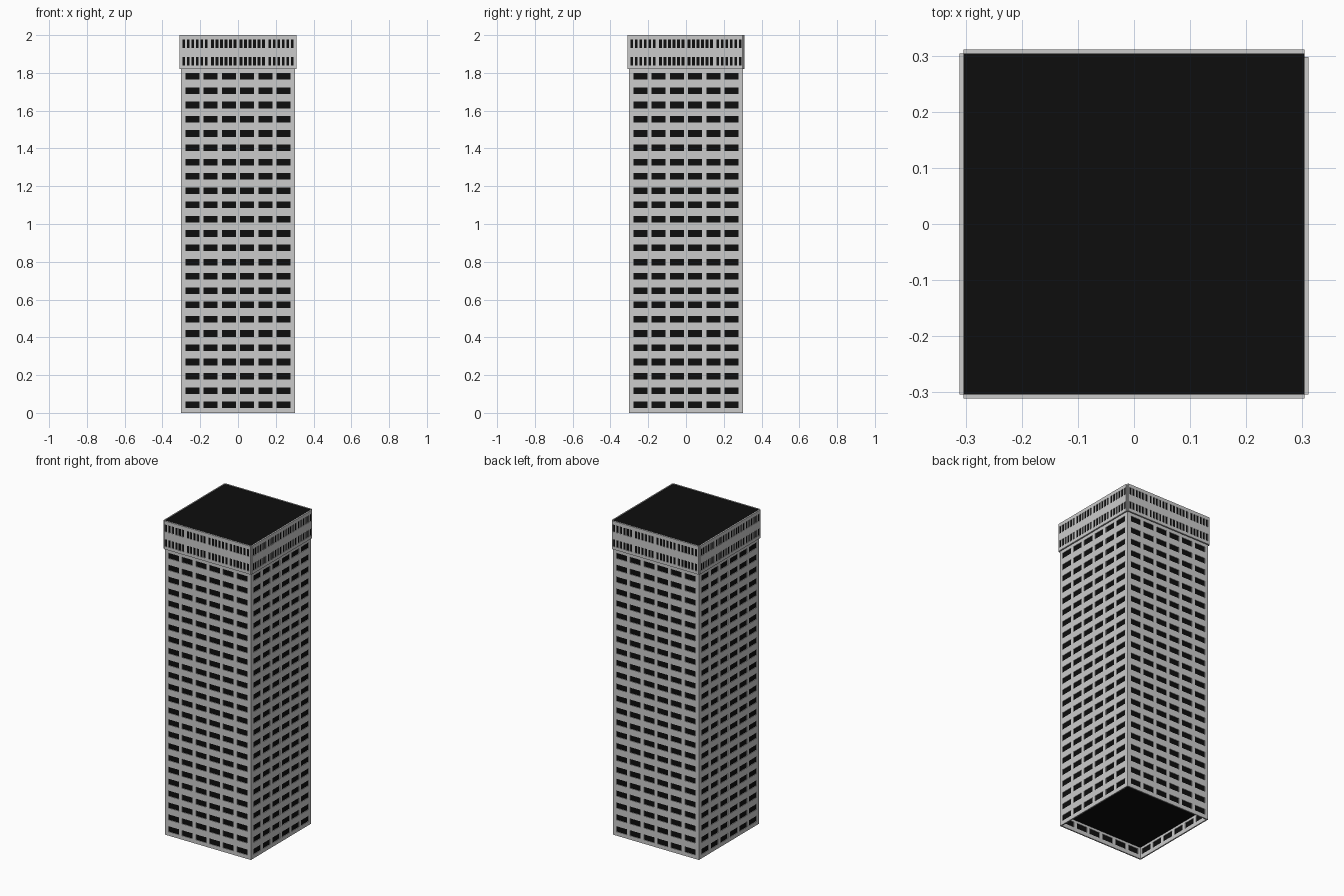
import bpy, bmesh
from math import pi
from mathutils import Matrix

cube = bpy.data.objects.get("Cube")
if cube:
    bpy.data.objects.remove(cube, do_unlink=True)


def material(name, value):
    mat = bpy.data.materials.new(name)
    mat.use_nodes = True
    color = (value, value, value, 1)
    mat.diffuse_color = color
    mat.node_tree.nodes["Principled BSDF"].inputs["Base Color"].default_value = color
    return mat


CONCRETE = material("pale concrete", 0.6)
DARK = material("dark glass", 0.004)
SIDES = ("front", "right", "back", "left")


def finish(name, bm, mat):
    mesh = bpy.data.meshes.new(name)
    bm.to_mesh(mesh)
    bm.free()
    mesh.materials.append(mat)
    obj = bpy.data.objects.new(name, mesh)
    bpy.context.collection.objects.link(obj)
    return obj


def box(name, half, z0, z1, mat):
    bm = bmesh.new()
    size = Matrix.Diagonal((2 * half, 2 * half, z1 - z0, 1))
    bmesh.ops.create_cube(bm, size=1, matrix=Matrix.Translation((0, 0, (z0 + z1) / 2)) @ size)
    return finish(name, bm, mat)


def cuts(start, end, centres, width):
    # Wall edges with a pair of cuts around each opening
    inner = [c + s * width / 2 for c in centres for s in (-1, 1)]
    return [start] + inner + [end]


def grid(name, us, zs, dist, turn, mat, openings=True):
    # Upright sheet facing outward, with every odd cell left open
    bm = bmesh.new()
    verts = [[bm.verts.new((u, -dist, z)) for z in zs] for u in us]
    for i in range(len(us) - 1):
        for j in range(len(zs) - 1):
            if openings and i % 2 and j % 2:
                continue
            bm.faces.new((verts[i][j], verts[i + 1][j], verts[i + 1][j + 1], verts[i][j + 1]))
    bmesh.ops.rotate(bm, verts=bm.verts, matrix=Matrix.Rotation(turn * pi / 2, 3, "Z"))
    return finish(name, bm, mat)


def facade(name, us, zs, dist, thick, turn):
    # Concrete frame with one sheet of glass set within its depth
    frame = grid(name + "_frame", us, zs, dist, turn, CONCRETE)
    solid = frame.modifiers.new("thickness", "SOLIDIFY")
    solid.thickness = thick
    solid.offset = -1
    edge = 0.005
    grid(name + "_glass", (us[0] + edge, us[-1] - edge), (zs[0] + edge, zs[-1] - edge),
         dist - thick / 2, turn, DARK, openings=False)


# Main shaft: six windows across on 24 floors
HALF, WALL, SHAFT_TOP, TOP = 0.302, 0.008, 1.82, 2.0
FLOOR = 0.0756
columns = [(i - 2.5) * 0.0963 for i in range(6)]
floors = [0.0425 + i * FLOOR for i in range(24)]
for k, side in enumerate(SIDES):
    facade("shaft_" + side, cuts(-HALF, HALF - WALL, columns, 0.074),
           cuts(0, SHAFT_TOP, floors, 0.035), HALF, WALL, k)
box("shaft_core", HALF - WALL - 0.001, FLOOR - 0.002, SHAFT_TOP, DARK)

# Crown: two rows of slots in four groups of six
CORE, SLAB = 0.304, 0.007
slots = [(g - 1.5) * 0.152 + (i - 2.5) * 0.0238 for g in range(4) for i in range(6)]
for k, side in enumerate(SIDES):
    end = CORE - 0.006 if side == "right" else CORE
    facade("crown_" + side, cuts(-CORE, end, slots, 0.0145),
           cuts(SHAFT_TOP, TOP, (1.862, 1.955), 0.045), CORE + SLAB, SLAB, k)
box("crown_core_and_roof", CORE, SHAFT_TOP, TOP - 0.002, DARK)
